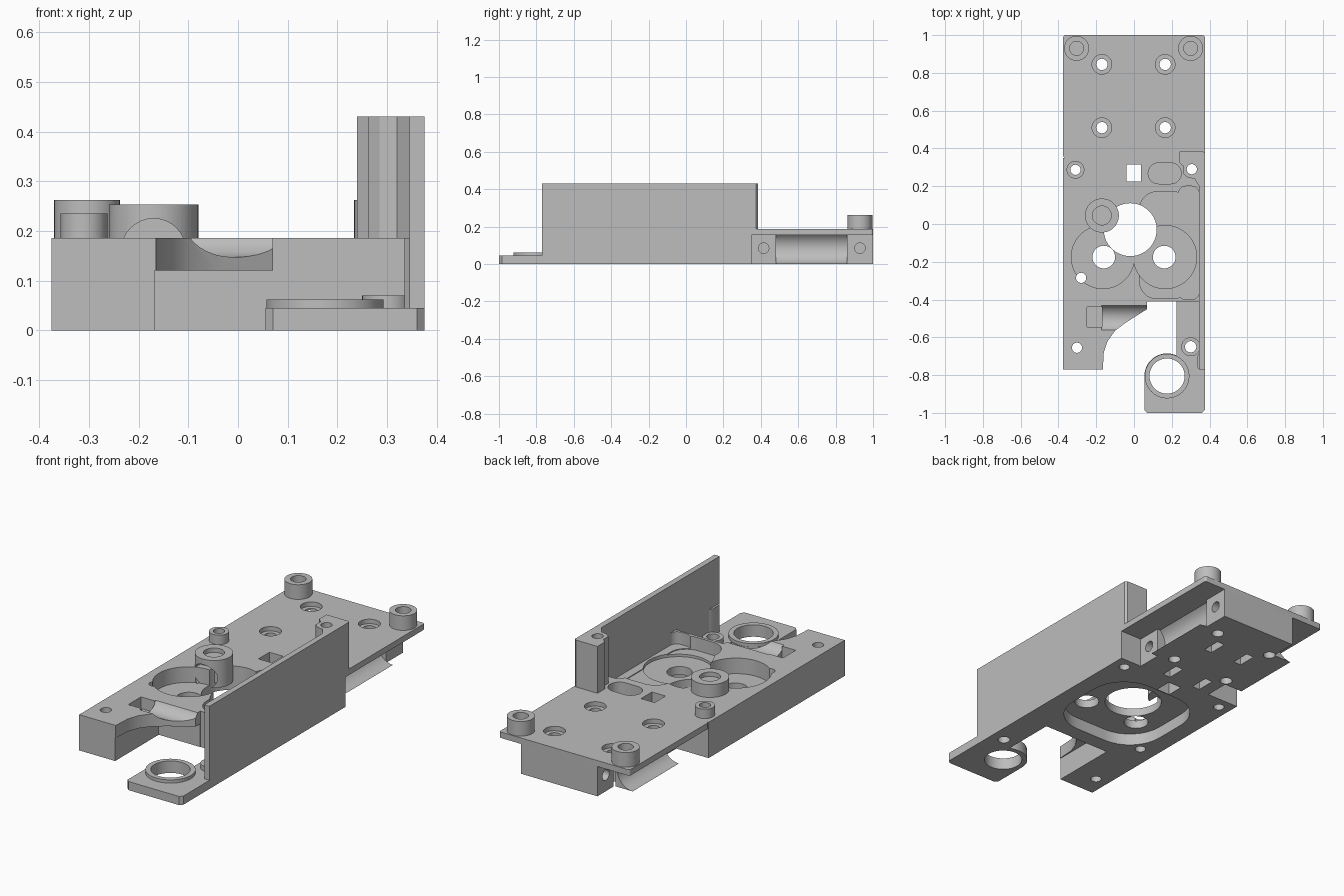
import bpy, bmesh
from math import cos, sin, radians

old = bpy.data.objects.get("Cube")
if old:
    bpy.data.objects.remove(old, do_unlink=True)

grey = bpy.data.materials.new("plain grey")
grey.use_nodes = True
GREY = (0.51, 0.51, 0.51, 1)
grey.diffuse_color = GREY
grey.node_tree.nodes["Principled BSDF"].inputs["Base Color"].default_value = GREY


def arc(x, y, r, a0=0, a1=360, n=48):
    """Points on an arc; a full circle leaves out the repeated last point."""
    last = n if a1 - a0 == 360 else n + 1
    return [(x + r * cos(radians(a0 + (a1 - a0) * i / n)),
             y + r * sin(radians(a0 + (a1 - a0) * i / n))) for i in range(last)]


def rect(x0, x1, y0, y1, r=0):
    if not r:
        return [(x0, y0), (x1, y0), (x1, y1), (x0, y1)]
    return (arc(x1 - r, y1 - r, r, 0, 90, 8) + arc(x0 + r, y1 - r, r, 90, 180, 8)
            + arc(x0 + r, y0 + r, r, 180, 270, 8) + arc(x1 - r, y0 + r, r, 270, 360, 8))


def prism(name, pts, h0, h1, axis="Z"):
    """Extrude a closed profile along one axis."""
    place = {"Z": lambda a, b, h: (a, b, h),
             "Y": lambda a, b, h: (a, h, b),
             "X": lambda a, b, h: (h, a, b)}[axis]
    bm = bmesh.new()
    low = [bm.verts.new(place(a, b, h0)) for a, b in pts]
    high = [bm.verts.new(place(a, b, h1)) for a, b in pts]
    bm.faces.new(low)
    bm.faces.new(high)
    for i in range(len(pts)):
        j = (i + 1) % len(pts)
        bm.faces.new((low[i], low[j], high[j], high[i]))
    bmesh.ops.recalc_face_normals(bm, faces=bm.faces)
    me = bpy.data.meshes.new(name)
    bm.to_mesh(me)
    bm.free()
    ob = bpy.data.objects.new(name, me)
    bpy.context.collection.objects.link(ob)
    me.materials.append(grey)
    return ob


def cut(ob, cutters):
    """Subtract the cutters and bake the result."""
    for c in cutters:
        m = ob.modifiers.new("cut", "BOOLEAN")
        m.operation, m.solver, m.object = "DIFFERENCE", "EXACT", c
    bpy.context.view_layer.update()
    deps = bpy.context.evaluated_depsgraph_get()
    me = bpy.data.meshes.new_from_object(ob.evaluated_get(deps))
    ob.modifiers.clear()
    ob.data = me


TOP, DECK, FLOOR = 0.186, 0.155, 0.045
cutters = []


def cutter(pts, h0, h1, axis="Z"):
    c = prism("cutter", pts, h0, h1, axis)
    c.hide_render = True
    cutters.append(c)
    return c


# Main chassis with the curved front notch
chassis = prism("chassis", [(-.375, -.77), (-.165, -.77), (-.16, -.68), (-.14, -.62),
                            (-.1, -.565), (-.04, -.52), (.07, -.45), (.07, -.41),
                            (.375, -.41), (.375, .35), (-.375, .35)], 0, TOP)
# Thin rear deck and the narrower core below it
deck = prism("rear_deck", rect(-.375, .375, .35, 1, .012), DECK, TOP)
core_front = prism("core_front", rect(-.19, .25, .35, .48), 0, DECK)
core_rear = prism("core_rear", rect(-.19, .25, .86, 1), 0, DECK)
# Middle of the core, hollowed by a round cove along each side
cove_left = [(x, z) for x, z in arc(.29, .088, .088, 270, 130, 20)]
cove_right = [(x, z) for x, z in arc(-.295, .088, .088, 50, -90, 20)]
core_mid = prism("core_coves", cove_left + cove_right, .48, .86, "Y")

# Counterbored screw holes in the deck
for x in (-.17, .165):
    for y in (.51, .845):
        cutter(arc(x, y, .03, n=32), -.1, .3)
        cutter(arc(x, y, .052, n=32), .163, .3)
# Nut slots below the core
for x in (-.1, .09):
    for y in (.41, .73):
        cutter(rect(x - .022, x + .022, y - .05, y + .05), -.1, .06)
# Sideways pin holes
for y in (.415, .93):
    cutter(arc(y, .085, .028, n=24), .15, .4, "X")
    cutter(arc(y, .085, .028, n=24), -.4, -.1, "X")
# Square window and oval pocket
cutter(rect(-.04, .038, .225, .315), -.1, .3)
cutter(rect(.075, .25, .213, .323, .0545), .1, .3)
# Twin gear pockets with shaft holes
for x in (-.165, .165):
    cutter(arc(x, -.175, .167, n=64), .105, .3)
    cutter(arc(x * .97, -.175, .06), -.1, .3)
# Side pocket, groove along the wall and central opening
cutter(rect(.03, .3, -.395, .17, .09), .118, .3)
cutter(rect(.235, .345, -.4, .2, .04), .122, .3)
cutter(arc(-.02, -.03, .14, n=64), -.1, .3)
# Recess under the gear pockets
cutter(rect(-.28, .28, -.33, .22, .19), -.1, .062)
# Square undercut below the curved notch
cutter(rect(-.168, .3, -.8, -.412), -.1, .12)
# Small screw holes
for x, y in ((-.31, .287), (-.302, -.655), (-.28, -.285), (.306, .29)):
    cutter(arc(x, y, .027, n=32), -.1, .5)
# Latch pocket and its shallow rounded channel
cutter(rect(-.25, -.17, -.545, -.44), .125, .3)
cutter(arc(-.497, TOP + .035, .074, n=32), -.172, .2, "X")

for part in (chassis, deck, core_front, core_rear, core_mid):
    cut(part, cutters)

# Front foot with a raised ring seat
foot = prism("front_foot", [(.055, -.985), (.07, -1), (.36, -1), (.375, -.985),
                            (.375, -.41), (.225, -.41)]
             + arc(.175, -.805, .12, 65, 180, 20), 0, FLOOR)
ring = prism("foot_ring", arc(.175, -.805, .118, n=64), FLOOR, .062)
foot_boss = prism("foot_boss", arc(.3, -.65, .05, n=32), FLOOR, .07)
foot_cut = [cutter(arc(.175, -.805, .093, n=64), -.1, .3),
            cutter(arc(.3, -.65, .03, n=32), -.1, .3)]
for part in (foot, ring, foot_boss):
    cut(part, foot_cut)

# Tall side wall and its rear post
prism("side_wall", rect(.345, .375, -.77, .25), FLOOR, .43)
post = prism("wall_post", [(.375, .2), (.375, .375), (.365, .385), (.24, .385), (.24, .325),
                           (.262, .305), (.262, .265), (.285, .245), (.32, .24), (.345, .2)],
             DECK, .43)
cut(post, [cutter(arc(.306, .29, .027, n=32), -.1, .5)])
prism("wall_front_rib", [(.345, -.77), (.345, -.68), (.335, -.7), (.335, -.755)], FLOOR, TOP)

# Round standoffs on the deck: x, y, radius, bore, bottom, top
for name, x, y, r, bore, z0, z1 in (
        ("rear_standoff_left", .3, .93, .066, .037, TOP, .262),
        ("rear_standoff_right", -.304, .93, .066, .037, TOP, .262),
        ("small_standoff", -.31, .287, .047, .027, TOP, .235),
        ("centre_standoff", -.17, .045, .09, .05, .11, .253)):
    boss = prism(name, arc(x, y, r), z0, z1)
    bores = [cutter(arc(x, y, bore, n=32), z0 + .03 if r > .05 else -.1, .4)]
    if name == "centre_standoff":
        bores[0].location.z = .09
        bores.append(cutter(arc(x, .16, .065, n=32), -.2, .02, "Y"))
    cut(boss, bores)

for c in cutters:
    bpy.data.objects.remove(c, do_unlink=True)

# Smooth the round surfaces, keep the machined edges crisp
for ob in bpy.context.scene.objects:
    ob.select_set(ob.type == "MESH")
bpy.context.view_layer.objects.active = chassis
bpy.ops.object.shade_smooth_by_angle(angle=radians(30))
